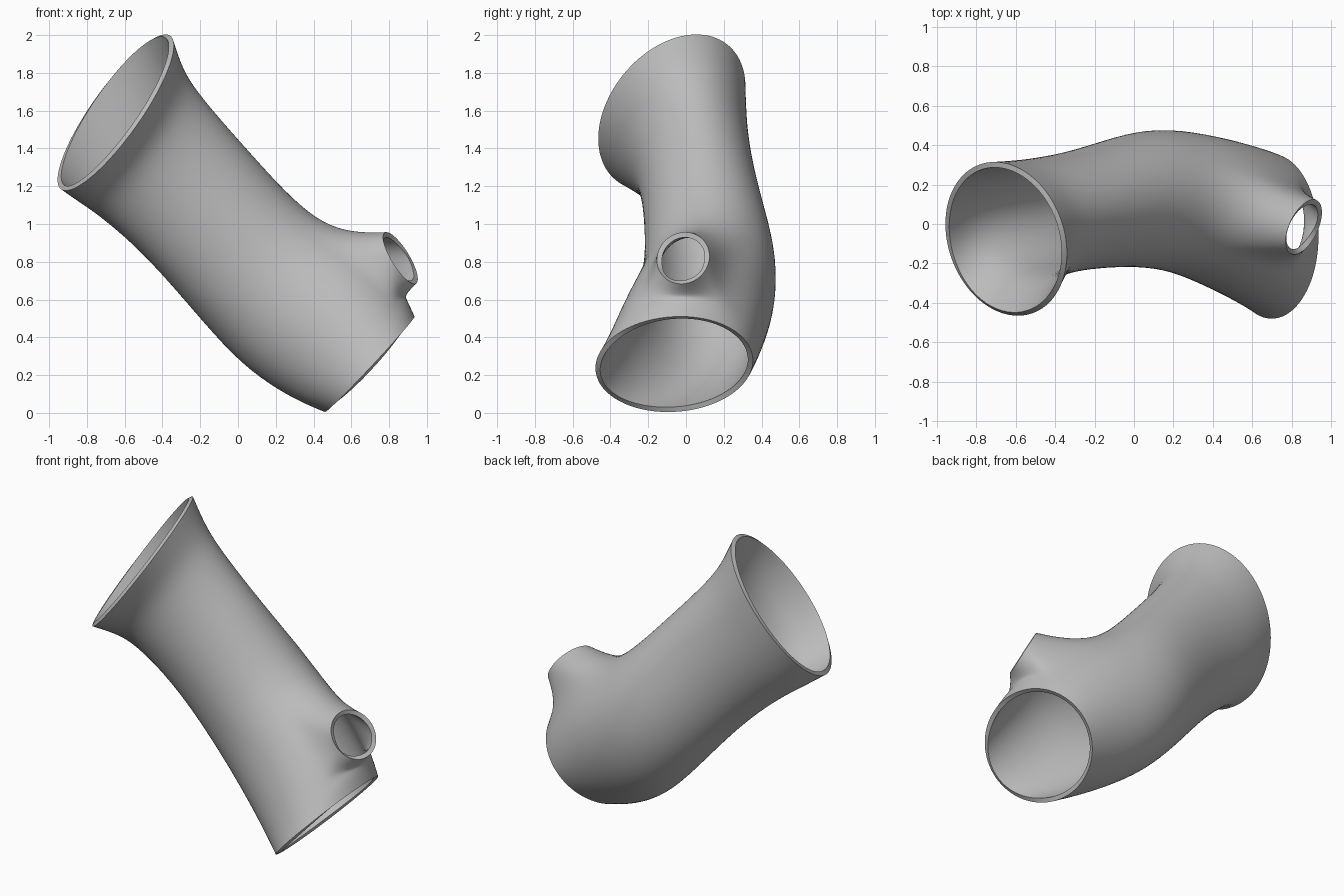
import bpy, bmesh, math
from mathutils import Vector

cube = bpy.data.objects.get("Cube")
if cube:
    bpy.data.objects.remove(cube, do_unlink=True)

SEG = 24      # points around the sleeve
HALF = 3      # half width of the thumb patch, in segments
A, B = 6, 8   # stations between which the thumb opens

# Stations: upper point (x, z), lower point (x, z), y range, tilt of the side axis (x, z)
stations = [
    ((-0.345, 1.98), (-0.95, 1.20), (-0.465, 0.315), (-0.06, 0.14)),
    ((-0.30, 1.84), (-0.85, 1.125), (-0.36, 0.32), (-0.04, 0.09)),
    ((-0.24, 1.73), (-0.74, 1.05), (-0.285, 0.33), (-0.02, 0.05)),
    ((-0.10, 1.56), (-0.56, 0.90), (-0.24, 0.36), (0, 0.02)),
    ((0.07, 1.37), (-0.37, 0.70), (-0.22, 0.415), (0, 0)),
    ((0.25, 1.17), (-0.18, 0.475), (-0.215, 0.475), (0, 0)),
    ((0.42, 1.02), (0.02, 0.255), (-0.24, 0.48), (0, 0)),
    ((0.68, 0.86), (0.22, 0.115), (-0.34, 0.435), (0, 0)),
    ((0.895, 0.60), (0.37, 0.04), (-0.43, 0.38), (0, 0.01)),
    ((0.935, 0.51), (0.46, 0.005), (-0.48, 0.355), (0, 0.02)),
]

bm = bmesh.new()

# Sleeve rings
rings = []
for top, low, (y0, y1), (tx, tz) in stations:
    t = Vector((top[0], 0, top[1]))
    b = Vector((low[0], 0, low[1]))
    centre = (t + b) / 2 + Vector((0, (y0 + y1) / 2, 0))
    u = (t - b) / 2 * 1.01
    v = Vector((tx, (y1 - y0) / 2 * 1.01, tz))
    ring = []
    for j in range(SEG):
        a = 2 * math.pi * j / SEG
        ring.append(bm.verts.new(centre + u * math.cos(a) + v * math.sin(a)))
    rings.append(ring)

# Sleeve wall, leaving out the thumb patch
for i in range(len(rings) - 1):
    for j in range(-SEG // 2, SEG // 2):
        if A <= i < B and -HALF <= j < HALF:
            continue
        k = (j + 1) % SEG
        bm.faces.new((rings[i][j % SEG], rings[i + 1][j % SEG],
                      rings[i + 1][k], rings[i][k]))

# Thumb collar: from the patch border out to a tilted round opening
border = [rings[A][j % SEG] for j in range(-HALF, HALF + 1)]
border += [rings[i][HALF] for i in range(A + 1, B)]
border += [rings[B][j % SEG] for j in range(HALF, -HALF - 1, -1)]
border += [rings[i][-HALF] for i in range(B - 1, A, -1)]
count = len(border)
hole_centre = Vector((0.86, -0.015, 0.82))
along = Vector((0.08, 0, -0.14))
across = Vector((0.05, 0.143, 0.01))
hole = []
for k in range(count):
    a = 2 * math.pi * (k - HALF) / count
    hole.append(hole_centre - along * math.cos(a) + across * math.sin(a))

previous = border
for f in (0.5, 0.82, 1.0):
    inward = Vector((-0.035, 0, -0.025)) * (4 * f * (1 - f))
    ring = [bm.verts.new(s.co.lerp(h, f) + inward) for s, h in zip(border, hole)]
    for k in range(count):
        n = (k + 1) % count
        bm.faces.new((previous[n], previous[k], ring[k], ring[n]))
    previous = ring

mesh = bpy.data.meshes.new("wrist_sleeve")
bm.to_mesh(mesh)
bm.free()
sleeve = bpy.data.objects.new("wrist_sleeve", mesh)
bpy.context.collection.objects.link(sleeve)

# Plain grey shell
grey = bpy.data.materials.new("plain_grey")
grey.use_nodes = True
colour = (0.5, 0.5, 0.5, 1)
grey.diffuse_color = colour
grey.node_tree.nodes["Principled BSDF"].inputs["Base Color"].default_value = colour
mesh.materials.append(grey)

# Smooth surface, then wall thickness with crisp rims
subsurf = sleeve.modifiers.new("smooth_surface", 'SUBSURF')
subsurf.levels = subsurf.render_levels = 2
shell = sleeve.modifiers.new("wall_thickness", 'SOLIDIFY')
shell.thickness = 0.028
shell.offset = -1

bpy.ops.object.select_all(action='DESELECT')
sleeve.select_set(True)
bpy.context.view_layer.objects.active = sleeve
for name in ("smooth_surface", "wall_thickness"):
    bpy.ops.object.modifier_apply(modifier=name)
bpy.ops.object.shade_smooth_by_angle(angle=math.radians(40))
